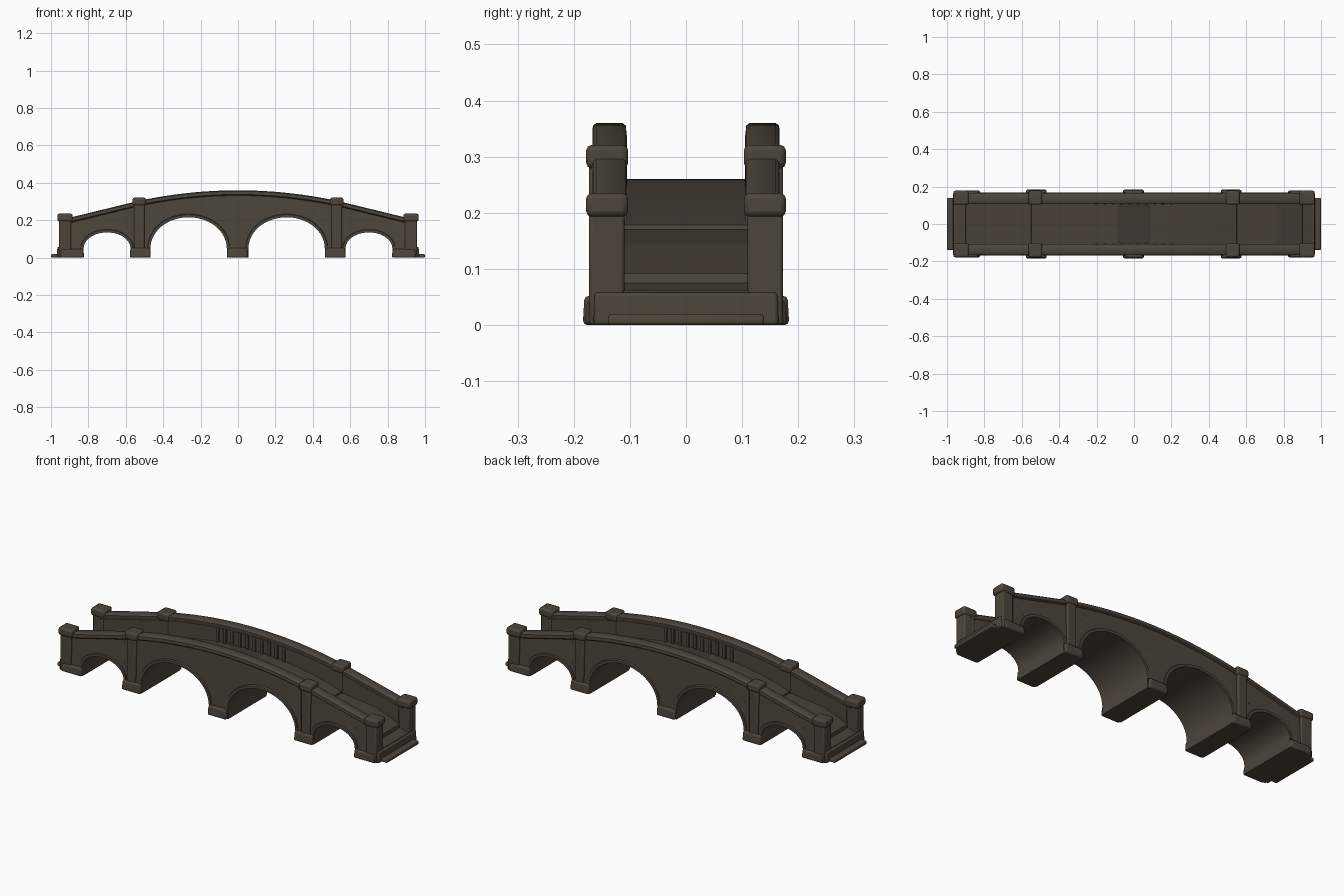
import bpy, bmesh, math
from mathutils import Vector

if "Cube" in bpy.data.objects:
    bpy.data.objects.remove(bpy.data.objects["Cube"])


def material(name, rgb):
    m = bpy.data.materials.new(name)
    m.diffuse_color = (*rgb, 1)
    m.use_nodes = True
    m.node_tree.nodes["Principled BSDF"].inputs["Base Color"].default_value = m.diffuse_color
    return m


STONE = material("brown stone", (0.074, 0.060, 0.044))
PAVING = material("worn paving", (0.064, 0.052, 0.038))
DARK = material("dark paving", (0.046, 0.038, 0.029))

ARCHES = [(-0.70, 0.125, 0.135), (-0.264, 0.204, 0.216),
          (0.26, 0.204, 0.216), (0.70, 0.125, 0.135)]   # centre, half width, crown
SPRING = 0.05


def interp(pts, x):
    for (a, za), (b, zb) in zip(pts, pts[1:]):
        if x <= b:
            return za + (zb - za) * (x - a) / (b - a)
    return pts[-1][1]


def rail_z(x):
    x = abs(x)
    return 0.36 - 0.2 * x * x if x < 0.53 else interp([(0.53, 0.304), (0.96, 0.199)], x)


def deck_z(x):
    x = abs(x)
    if x < 0.55:
        return 0.26 - 0.27 * x * x
    return interp([(0.55, 0.17), (0.76, 0.145), (0.899, 0.092), (0.902, 0.075), (0.96, 0.06)], x)


def finish(ob, bevel=0.006, segments=2):
    if bevel:
        m = ob.modifiers.new("soft edges", 'BEVEL')
        m.width, m.segments, m.limit_method = bevel, segments, 'ANGLE'
        m.angle_limit = math.radians(40)
    bpy.context.view_layer.objects.active = ob
    for o in bpy.context.selected_objects:
        o.select_set(False)
    ob.select_set(True)
    bpy.ops.object.shade_smooth_by_angle(angle=math.radians(40))
    return ob


def loft(name, sections, bevel=0.0, mat=STONE):
    """Skin a row of equal-sized closed sections and cap both ends."""
    bm = bmesh.new()
    rows = [[bm.verts.new(p) for p in s] for s in sections]
    n = len(rows[0])
    for a, b in zip(rows, rows[1:]):
        for i in range(n):
            j = (i + 1) % n
            bm.faces.new((a[i], a[j], b[j], b[i]))
    bm.faces.new(rows[0])
    bm.faces.new(rows[-1])
    bmesh.ops.remove_doubles(bm, verts=bm.verts, dist=1e-5)
    bmesh.ops.recalc_face_normals(bm, faces=bm.faces)
    me = bpy.data.meshes.new(name)
    bm.to_mesh(me)
    bm.free()
    me.materials.append(mat)
    ob = bpy.data.objects.new(name, me)
    bpy.context.collection.objects.link(ob)
    return finish(ob, bevel)


def block(name, x, y, z, bevel=0.006, taper=0.0, mat=STONE):
    """Box given by (min, max) ranges, optionally narrower at the top."""
    secs = []
    for h, t in ((z[0], 0), (z[1], taper)):
        secs.append([(x[0] + t, y[0] + t, h), (x[1] - t, y[0] + t, h),
                     (x[1] - t, y[1] - t, h), (x[0] + t, y[1] - t, h)])
    return loft(name, secs, bevel, mat)


# Main body: U-shaped section swept along the bridge, arches cut by its underside
stations = [(x, 0.0) for x in (-0.955, -0.902, -0.899, 0.899, 0.902, 0.955)]
for cx, hw, crown in ARCHES:
    stations += [(cx - hw, 0.0), (cx + hw, 0.0)]
    for i in range(29):
        a = math.pi * i / 28
        stations.append((cx - hw * math.cos(a), SPRING + (crown - SPRING) * math.sin(a)))
starts = {round(c - h, 4) for c, h, _ in ARCHES}
stations += [(s * x, 0.0) for s in (-1, 1) for x in (0.0, 0.53, 0.549, 0.551)]
# entering an arch the pier foot comes first, leaving it comes last
stations.sort(key=lambda s: (round(s[0], 4), s[1] if round(s[0], 4) in starts else -s[1]))


def body_section(x, b):
    t, d = rail_z(x) - 0.008, deck_z(x)
    wb = 0.167 - 0.03 * b
    return [(x, -wb, b), (x, -0.157, t), (x, -0.113, t), (x, -0.113, d),
            (x, 0.113, d), (x, 0.113, t), (x, 0.157, t), (x, wb, b)]


body = loft("bridge_body", [body_section(x, b) for x, b in stations])
body.data.materials.append(PAVING)
body.data.materials.append(DARK)
for f in body.data.polygons:       # road surface colours
    c = f.center
    if f.normal.z > 0.5 and abs(c.y) < 0.05:
        f.material_index = 2 if abs(c.x) < 0.09 else 1

# Parapet copings and arch rims on both faces
for s, side in ((-1, "front"), (1, "back")):
    secs = []
    for i in range(49):
        x = -0.92 + 1.84 * i / 48
        t = rail_z(x)
        secs.append([(x, s * y, t + dz) for y, dz in
                     ((0.110, -0.028), (0.106, -0.022), (0.107, -0.005), (0.113, 0),
                      (0.160, 0), (0.166, -0.005), (0.167, -0.022), (0.160, -0.028))])
    loft(side + "_coping", secs)
    for k, (cx, hw, crown) in enumerate(ARCHES):
        secs = []
        for i in range(29):
            a = math.pi * i / 28
            c, n = math.cos(a), math.sin(a)
            sec = []
            for r, y in ((0.0, 0.155), (0.0, 0.169), (0.014, 0.169), (0.020, 0.155)):
                sec.append((cx - (hw + r) * c, s * y, SPRING + (crown + r - SPRING) * n))
            secs.append(sec)
        loft(f"{side}_arch_rim_{k + 1}", secs)

    # Small balusters along the inner wall near the crest
    for i in range(10):
        x = -0.20 + 0.40 * i / 9
        y = sorted((s * 0.105, s * 0.116))
        block(f"{side}_baluster_{i + 1}", (x - 0.009, x + 0.009), y,
              (deck_z(x) - 0.005, rail_z(x) - 0.02), 0.003)

    # Posts with caps: two at the ends and two over the outer piers
    for e, end in ((-1, "left"), (1, "right")):
        for label, px, hx, top in (("end", 0.925, 0.032, 0.235), ("middle", 0.528, 0.027, 0.321)):
            x = e * px
            yr = sorted((s * 0.110, s * 0.173))
            block(f"{side}_{end}_{label}_post", (x - hx, x + hx), yr, (0, top - 0.03))
            yc = sorted((s * 0.103, s * 0.178))
            block(f"{side}_{end}_{label}_cap", (x - hx - 0.009, x + hx + 0.009), yc,
                  (top - 0.042, top), 0.010)

# Pier feet under the arches
for name, x in (("left", -0.5225), ("centre", -0.003), ("right", 0.5195)):
    block(name + "_pier_foot", (x - 0.056, x + 0.056), (-0.184, 0.184), (0, 0.052), 0.008, 0.003)

# Abutments, entry steps and end slabs
for e, end in ((-1, "left"), (1, "right")):
    def span(a, b):
        return sorted((e * a, e * b))
    block(end + "_abutment_foot", span(0.823, 0.95), (-0.18, 0.18), (0, 0.045), 0.008, 0.003)
    block(end + "_entry_step", span(0.90, 0.968), (-0.165, 0.165), (0, 0.058), 0.006, 0.002)
    block(end + "_end_slab", span(0.90, 1.0), (-0.14, 0.14), (0, 0.02), 0.006, 0.002)
